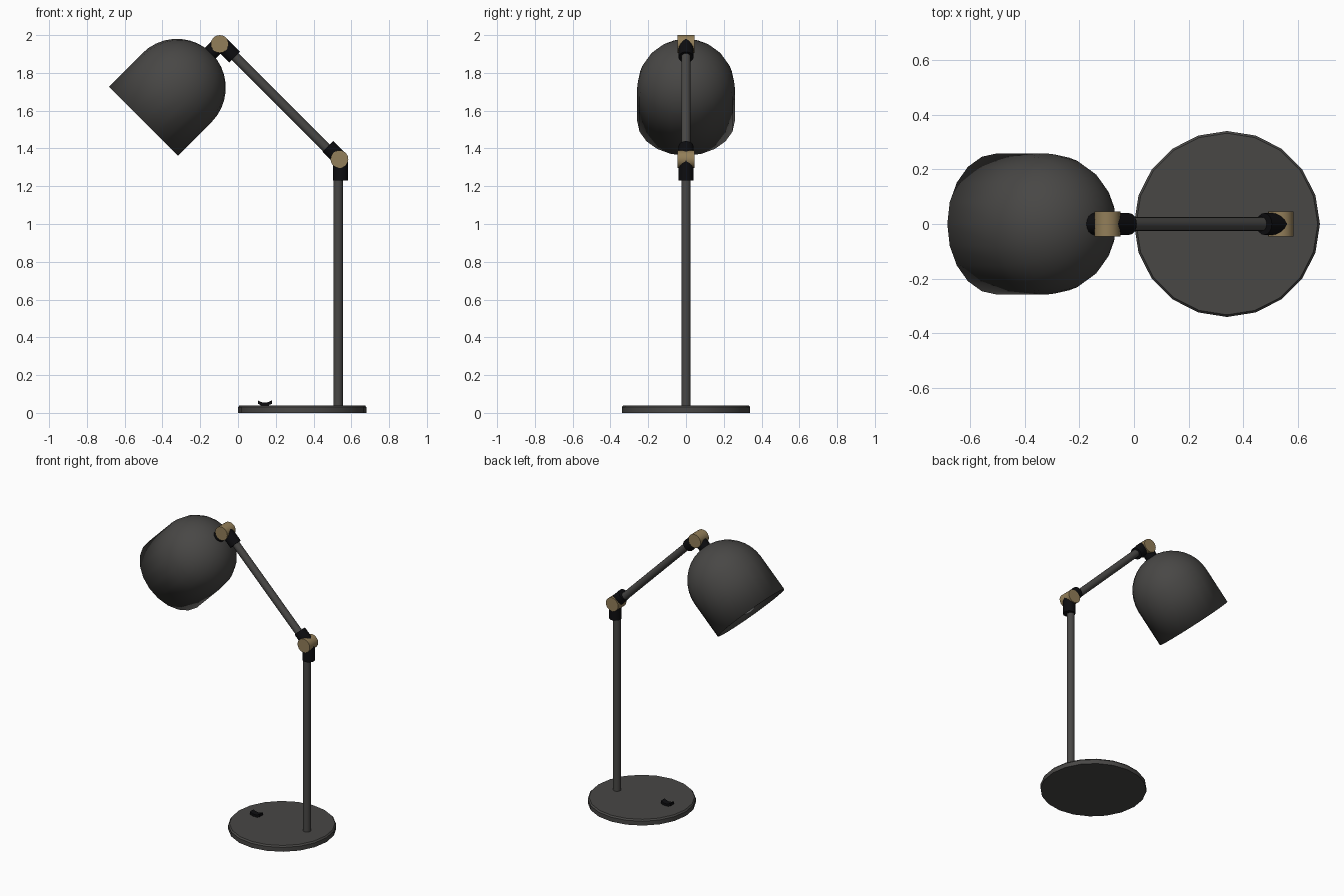
import bpy, bmesh, math
from mathutils import Vector

if "Cube" in bpy.data.objects:
    bpy.data.objects.remove(bpy.data.objects["Cube"])


def material(name, rgb):
    m = bpy.data.materials.new(name)
    m.diffuse_color = (*rgb, 1)
    m.use_nodes = True
    m.node_tree.nodes["Principled BSDF"].inputs["Base Color"].default_value = m.diffuse_color
    return m


GREY = material("dark_grey", (0.065, 0.063, 0.06))
BLACK = material("black", (0.004, 0.004, 0.005))
BRASS = material("brass", (0.29, 0.21, 0.10))


def finish(name, bm, mat):
    bmesh.ops.recalc_face_normals(bm, faces=bm.faces)
    me = bpy.data.meshes.new(name)
    bm.to_mesh(me)
    bm.free()
    ob = bpy.data.objects.new(name, me)
    bpy.context.collection.objects.link(ob)
    if mat:
        me.materials.append(mat)
    bpy.ops.object.select_all(action='DESELECT')
    ob.select_set(True)
    bpy.context.view_layer.objects.active = ob
    bpy.ops.object.shade_smooth_by_angle(angle=math.radians(35))
    return ob


def lathe(name, profile, origin, axis, sides, mat):
    """Revolve (radius, distance) points round an axis from the origin."""
    bm = bmesh.new()
    verts = [bm.verts.new((r, 0, h)) for r, h in profile]
    edges = [bm.edges.new(pair) for pair in zip(verts, verts[1:])]
    bmesh.ops.spin(bm, geom=verts + edges, cent=(0, 0, 0), axis=(0, 0, 1),
                   angle=math.tau, steps=sides, use_duplicate=False)
    bmesh.ops.remove_doubles(bm, verts=bm.verts, dist=1e-4)
    ob = finish(name, bm, mat)
    ob.rotation_mode = 'QUATERNION'
    ob.rotation_quaternion = Vector((0, 0, 1)).rotation_difference(Vector(axis))
    ob.location = origin
    return ob


def rod(name, start, end, radius, sides, mat):
    start, end = Vector(start), Vector(end)
    length = (end - start).length
    profile = [(0, 0), (radius, 0), (radius, length), (0, length)]
    return lathe(name, profile, start, (end - start).normalized(), sides, mat)


# Round base with a softened top edge
lathe("base", [(0, 0), (0.34, 0), (0.34, 0.03), (0.332, 0.04), (0, 0.04)],
      (0.34, 0, 0), (0, 0, 1), 20, GREY)

# Rocker switch with a dished top
bm = bmesh.new()
outline = [(0.12, 0.002), (0.165, 0.002), (0.165, 0.042), (0.179, 0.048), (0.179, 0.066),
           (0.16, 0.057), (0.142, 0.054), (0.124, 0.057), (0.105, 0.066), (0.105, 0.048),
           (0.12, 0.042)]
face = bm.faces.new([bm.verts.new((x, -0.02, z)) for x, z in outline])
ext = bmesh.ops.extrude_face_region(bm, geom=[face])["geom"]
bmesh.ops.translate(bm, vec=(0, 0.04, 0),
                    verts=[g for g in ext if isinstance(g, bmesh.types.BMVert)])
finish("switch", bm, BLACK)

# Post and sloping arm
rod("post", (0.53, 0, 0.03), (0.53, 0, 1.30), 0.025, 16, GREY)
rod("arm", (0.50, 0, 1.37), (-0.05, 0, 1.92), 0.025, 16, GREY)

# Brass hinge pins
for name, x, z in (("lower_hinge", 0.537, 1.343), ("upper_hinge", -0.097, 1.953)):
    rod(name, (x, -0.046, z), (x, 0.046, z), 0.047, 20, BRASS)

# Black sleeves leaving each hinge
sleeves = {
    "post_sleeve": ((0.543, 1.34), (0.543, 1.23)),
    "arm_lower_sleeve": ((0.537, 1.35), (0.476, 1.411)),
    "arm_upper_sleeve": ((-0.092, 1.957), (-0.018, 1.883)),
    "shade_sleeve": ((-0.097, 1.953), (-0.155, 1.895)),
}
for name, (a, b) in sleeves.items():
    rod(name, (a[0], 0, a[1]), (b[0], 0, b[1]), 0.04, 16, BLACK)

# Domed shade, open at the rim
R, H = 0.2585, 0.25
AXIS = Vector((1, 0, 1)).normalized()
RIM = Vector((-0.5, 0, 1.545))
dome = [(R * math.cos(math.radians(a)), H + R * math.sin(math.radians(a)))
        for a in range(0, 91, 10)]
shade = lathe("shade", [(R, 0)] + dome, RIM, AXIS, 20, GREY)
solid = shade.modifiers.new("thickness", 'SOLIDIFY')
solid.thickness = 0.01
solid.offset = -1

# Socket and bulb inside the shade
rod("socket", RIM + AXIS * 0.25, RIM + AXIS * 0.5, 0.05, 16, BLACK)
bulb = [(0.095 * math.sin(math.radians(a)), 0.1 - 0.095 * math.cos(math.radians(a)))
        for a in range(0, 136, 15)]
lathe("bulb", bulb + [(0.04, 0.26), (0, 0.26)], RIM, AXIS, 16, None)
